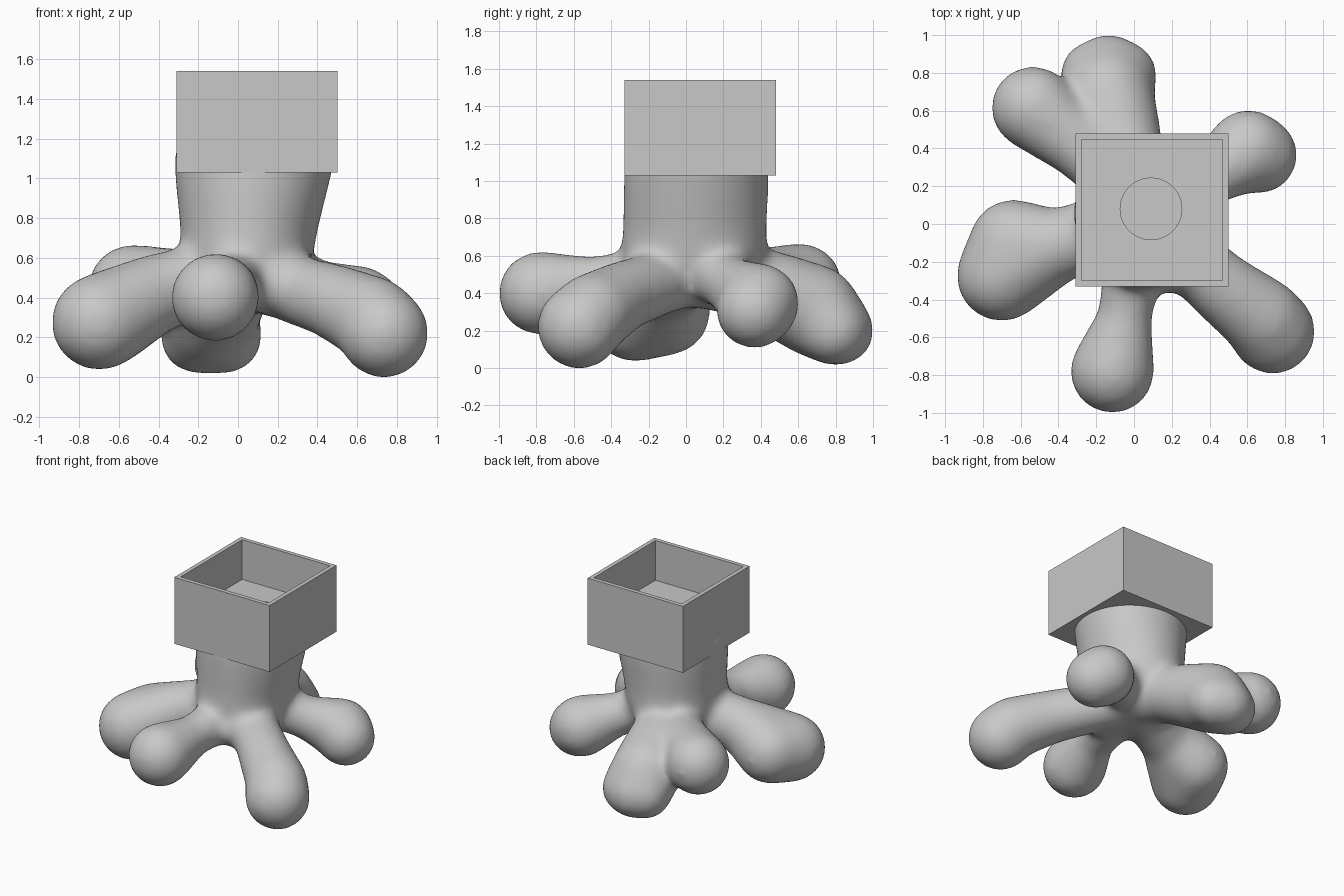
import bpy, bmesh, math
from mathutils import Matrix

default = bpy.data.objects.get("Cube")
if default:
    bpy.data.objects.remove(default, do_unlink=True)


def make_material(name, value):
    mat = bpy.data.materials.new(name)
    mat.use_nodes = True
    colour = (value, value, value, 1)
    mat.diffuse_color = colour
    mat.node_tree.nodes["Principled BSDF"].inputs["Base Color"].default_value = colour
    return mat


grey = make_material("plain grey", 0.58)


def make_object(name, bm):
    mesh = bpy.data.meshes.new(name)
    bm.to_mesh(mesh)
    bm.free()
    mesh.materials.append(grey)
    obj = bpy.data.objects.new(name, mesh)
    bpy.context.collection.objects.link(obj)
    return obj


def apply_modifiers(obj):
    bpy.ops.object.select_all(action='DESELECT')
    obj.select_set(True)
    bpy.context.view_layer.objects.active = obj
    for mod in list(obj.modifiers):
        bpy.ops.object.modifier_apply(modifier=mod.name)


def add_hull(target, balls):
    """Add the convex hull around some balls (x, y, z, radius) to the target."""
    bm = bmesh.new()
    for x, y, z, r in balls:
        bmesh.ops.create_icosphere(bm, subdivisions=3, radius=r,
                                   matrix=Matrix.Translation((x, y, z)))
    bmesh.ops.delete(bm, geom=bm.edges[:], context='EDGES_FACES')
    bmesh.ops.convex_hull(bm, input=bm.verts[:])
    loose = [v for v in bm.verts if not v.link_faces]
    bmesh.ops.delete(bm, geom=loose, context='VERTS')
    bmesh.ops.recalc_face_normals(bm, faces=bm.faces[:])
    temp = bpy.data.meshes.new("hull")
    bm.to_mesh(temp)
    bm.free()
    target.from_mesh(temp)
    bpy.data.meshes.remove(temp)


# Trunk: a lathed profile of (radius, height), leaning and slightly oval
body = bmesh.new()
profile = [(0, .34), (.2, .34), (.32, .46), (.36, .6), (.367, .75),
           (.387, .92), (.4, 1.05), (.4, 1.17), (0, 1.17)]
points = [body.verts.new((r, 0, z)) for r, z in profile]
edges = [body.edges.new(pair) for pair in zip(points, points[1:])]
bmesh.ops.spin(body, geom=points + edges, cent=(0, 0, 0), axis=(0, 0, 1),
               angle=math.tau, steps=64)
bmesh.ops.remove_doubles(body, verts=body.verts[:], dist=.0005)
bmesh.ops.recalc_face_normals(body, faces=body.faces[:])
for v in body.verts:
    x, y, z = v.co
    v.co.x = x * (.82 + .17 * z) + .075 * z
    v.co.y = y * (1.25 - .27 * z) + .025 + .03 * z

# Roots: chains of balls from the hub outwards
hub = (.06, .04, .5, .17)
roots = {
    "front": [(.0, -.2, .49, .16), (-.05, -.5, .45, .145), (-.115, -.78, .4, .227)],
    "front_left": [(.22, -.12, .46, .17), (.47, -.34, .385, .19),
                   (.68, -.5, .29, .22), (.735, -.57, .22, .23)],
    "back_left": [(.25, .17, .5, .16), (.42, .26, .43, .155),
                  (.605, .39, .345, .22), (.66, .365, .31, .21)],
    "back": [(-.03, .3, .47, .2), (-.09, .52, .38, .23), (-.14, .68, .31, .25)],
    "back_right": [(-.1, .25, .48, .17), (-.3, .42, .475, .175), (-.535, .615, .445, .225)],
    "right": [(-.2, -.05, .48, .19), (-.42, -.12, .42, .2), (-.64, -.1, .3, .235)],
}
for chain in roots.values():
    chain.insert(0, hub)
    for pair in zip(chain, chain[1:]):
        add_hull(body, pair)

# Broad foot of the right root
add_hull(body, roots["right"][2:] + [(-.7, -.275, .275, .245)])
# Low flattened foot of the back root
add_hull(body, [roots["back"][-1], (-.21, .79, .2, .185),
                (-.135, .825, .2, .185), (-.06, .79, .2, .185)])
# Webs between neighbouring roots
add_hull(body, [(-.3, .46, .46, .16), (-.1, .52, .39, .2)])
add_hull(body, [(.0, -.2, .48, .15), (.24, -.22, .47, .15)])

stump = make_object("rooted_trunk", body)
remesh = stump.modifiers.new("blend", 'REMESH')
remesh.mode = 'VOXEL'
remesh.voxel_size = .022
smooth = stump.modifiers.new("soften", 'SMOOTH')
smooth.factor = .5
smooth.iterations = 40
apply_modifiers(stump)
for p in stump.data.polygons:
    p.use_smooth = True

# Square planter box with a recessed floor
box = bmesh.new()
bmesh.ops.create_cube(box, size=1, matrix=Matrix.Translation((.095, .075, 1.285))
                      @ Matrix.Diagonal((.81, .81, .51, 1)))
top = max(box.faces, key=lambda f: f.calc_center_median().z)
bmesh.ops.inset_region(box, faces=[top], thickness=.032, use_even_offset=True)
floor = bmesh.ops.extrude_discrete_faces(box, faces=[top])["faces"][0]
bmesh.ops.translate(box, vec=(0, 0, -.305), verts=floor.verts[:])
bmesh.ops.recalc_face_normals(box, faces=box.faces[:])
planter = make_object("planter_box", box)

# Round drain recess in the planter floor
drain = bmesh.new()
bmesh.ops.create_cone(drain, cap_ends=True, segments=48, radius1=.163, radius2=.163,
                      depth=.08, matrix=Matrix.Translation((.09, .08, 1.235)))
cutter = make_object("drain_cutter", drain)
cutter.hide_render = True
cut = planter.modifiers.new("drain", 'BOOLEAN')
cut.operation = 'DIFFERENCE'
cut.solver = 'EXACT'
cut.object = cutter
apply_modifiers(planter)
bpy.data.objects.remove(cutter, do_unlink=True)
